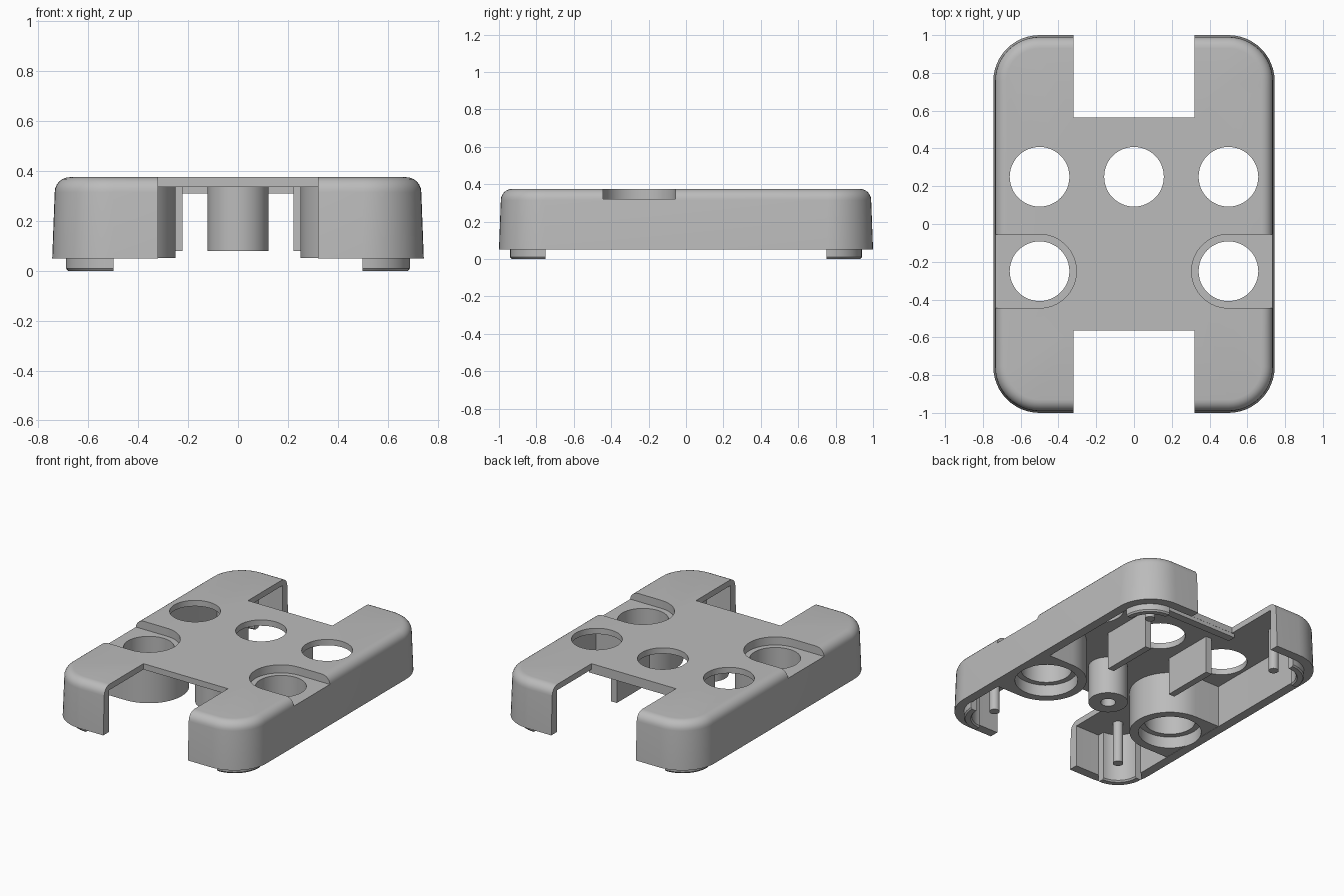
import bpy, bmesh, math

cube = bpy.data.objects.get("Cube")
if cube:
    bpy.data.objects.remove(cube, do_unlink=True)

grey = bpy.data.materials.new("plain_grey")
grey.use_nodes = True
grey.diffuse_color = (0.5, 0.5, 0.5, 1)
grey.node_tree.nodes["Principled BSDF"].inputs["Base Color"].default_value = (0.5, 0.5, 0.5, 1)


def loft(name, rings):
    """Solid through a stack of rings, each a (outline, height) pair."""
    bm = bmesh.new()
    loops = [[bm.verts.new((x, y, z)) for x, y in pts] for pts, z in rings]
    for a, b in zip(loops, loops[1:]):
        for i in range(len(a)):
            j = (i + 1) % len(a)
            bm.faces.new((a[i], a[j], b[j], b[i]))
    bm.faces.new(loops[0][::-1])
    bm.faces.new(loops[-1])
    bmesh.ops.recalc_face_normals(bm, faces=bm.faces)
    mesh = bpy.data.meshes.new(name)
    bm.to_mesh(mesh)
    bm.free()
    obj = bpy.data.objects.new(name, mesh)
    mesh.materials.append(grey)
    bpy.context.collection.objects.link(obj)
    return obj


def prism(name, pts, z0, z1):
    return loft(name, [(pts, z0), (pts, z1)])


def arc(cx, cy, r, a0, a1, n):
    return [(cx + r * math.cos(math.radians(a0 + (a1 - a0) * i / n)),
             cy + r * math.sin(math.radians(a0 + (a1 - a0) * i / n))) for i in range(n + 1)]


def circle(cx, cy, r, n=48):
    return arc(cx, cy, r, 0, 360, n)[:-1]


def rect(x0, x1, y0, y1):
    return [(x0, y0), (x1, y0), (x1, y1), (x0, y1)]


def outline(inset):
    """Rounded rectangle of the body, moved inward."""
    r = 0.245 - inset
    pts = []
    for k, (sx, sy) in enumerate([(1, 1), (-1, 1), (-1, -1), (1, -1)]):
        pts += arc(0.5 * sx, 0.755 * sy, r, 90 * k, 90 * k + 90, 12)
    return pts


def slot(side, r, reach):
    """Round-ended slot around a seat, open toward the outer side."""
    pts = arc(0.5, -0.25, r, 90, 270, 32) + [(reach, -0.25 - r), (reach, -0.25 + r)]
    return [(side * x, y) for x, y in pts]


def boolean(target, tool, operation):
    mod = target.modifiers.new("cut", 'BOOLEAN')
    mod.operation, mod.object, mod.solver = operation, tool, 'EXACT'
    bpy.context.view_layer.objects.active = target
    bpy.ops.object.modifier_apply(modifier=mod.name)
    bpy.data.objects.remove(tool, do_unlink=True)


parts = []

# Body: drafted sides and a rounded top edge, hollowed from below
rings = [(outline(0), 0.05), (outline(0.01), 0.315)]
for i in range(1, 7):
    a = math.radians(15 * i)
    rings.append((outline(0.01 + 0.06 * (1 - math.cos(a))), 0.315 + 0.06 * math.sin(a)))
body = loft("shell", rings)
boolean(body, prism("cavity", outline(0.062), -0.1, 0.335), 'DIFFERENCE')

# Seat blocks that join the side walls
for s in (1, -1):
    boolean(body, prism("seat_block", slot(s, 0.25, 0.71), 0.052, 0.35), 'UNION')

# End notches
for s in (1, -1):
    boolean(body, prism("notch", rect(-0.32, 0.32, *sorted((0.565 * s, 1.2 * s))), -0.1, 0.6), 'DIFFERENCE')

# Through holes
for x, y in [(-0.5, 0.25), (0, 0.25), (0.5, 0.25), (-0.5, -0.25), (0.5, -0.25)]:
    boolean(body, prism("hole", circle(x, y, 0.158), -0.1, 0.6), 'DIFFERENCE')

# Side pockets above and counterbores below the seats
for s in (1, -1):
    boolean(body, prism("pocket", slot(s, 0.195, 1), 0.32, 0.6), 'DIFFERENCE')
    boolean(body, prism("counterbore", circle(0.5 * s, -0.25, 0.195), -0.1, 0.13), 'DIFFERENCE')
parts.append(body)

# Central screw boss
boss = prism("screw_boss", circle(0, -0.25, 0.122), 0.08, 0.345)
boolean(boss, prism("screw_hole", circle(0, -0.25, 0.046, 24), -0.1, 0.25), 'DIFFERENCE')
parts.append(boss)

# Hanging plates between the back holes
for s, side in ((1, "left"), (-1, "right")):
    xs = sorted((0.223 * s, 0.268 * s))
    parts.append(prism(side + "_hanging_plate", rect(*xs, 0.07, 0.43), 0.08, 0.345))

# Rib under the back edge
parts.append(prism("back_rib", rect(-0.34, 0.34, 0.51, 0.564), 0.31, 0.345))

# Corner feet: quarter rings with a small bevel, and a post in each
def quarter(sx, sy, outer, inner):
    pts = arc(0, 0, outer, 0, 90, 12) + arc(0, 0, inner, 90, 0, 12)
    return [(sx * (0.5 + x), sy * (0.75 + y)) for x, y in pts]


for sx, side in ((1, "left"), (-1, "right")):
    for sy, end in ((1, "back"), (-1, "front")):
        name = end + "_" + side
        parts.append(loft(name + "_foot", [(quarter(sx, sy, 0.182, 0.148), 0),
                                           (quarter(sx, sy, 0.19, 0.14), 0.01),
                                           (quarter(sx, sy, 0.19, 0.14), 0.345)]))
        parts.append(prism(name + "_post", circle(0.5 * sx, 0.75 * sy, 0.032, 20), 0.05, 0.345))

# Smooth curves, sharp edges
bpy.ops.object.select_all(action='DESELECT')
for obj in parts:
    obj.select_set(True)
bpy.context.view_layer.objects.active = body
bpy.ops.object.shade_smooth_by_angle(angle=math.radians(30))
